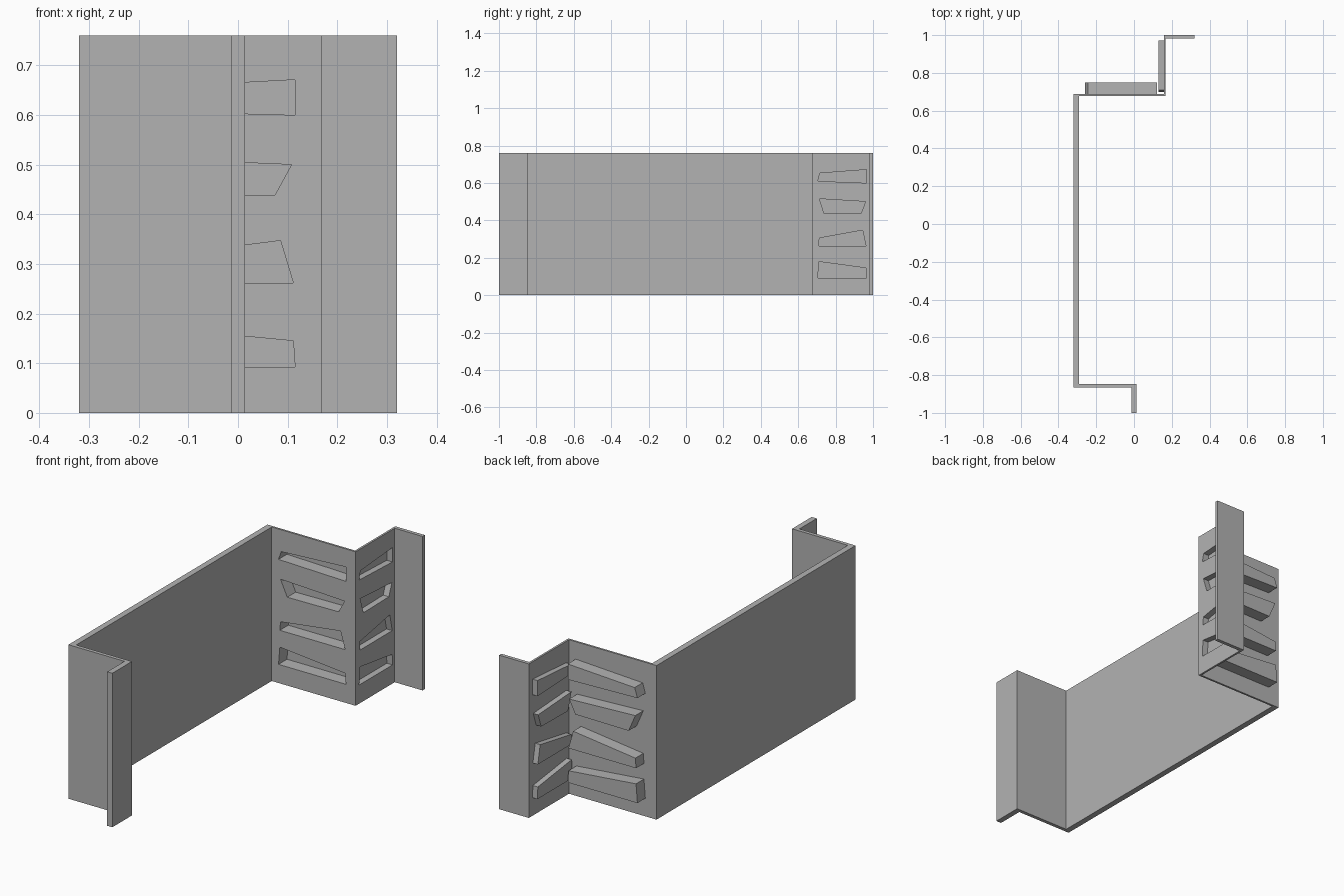
import bpy, bmesh
from mathutils import Vector

cube = bpy.data.objects.get("Cube")
if cube:
    bpy.data.objects.remove(cube, do_unlink=True)

grey = bpy.data.materials.new("plain grey")
grey.use_nodes = True
COLOUR = (0.45, 0.45, 0.45, 1)
grey.diffuse_color = COLOUR
grey.node_tree.nodes["Principled BSDF"].inputs["Base Color"].default_value = COLOUR

HEIGHT = 0.76
WALL = 0.01     # thickness of the recessed walls
SHELL = 0.006   # thickness of the pocket sides


def finish(name, bm):
    bmesh.ops.recalc_face_normals(bm, faces=bm.faces)
    mesh = bpy.data.meshes.new(name)
    bm.to_mesh(mesh)
    bm.free()
    mesh.materials.append(grey)
    obj = bpy.data.objects.new(name, mesh)
    bpy.context.collection.objects.link(obj)
    return obj


def panel(name, x0, x1, y0, y1):
    """Upright full-height slab."""
    bm = bmesh.new()
    bmesh.ops.create_cube(bm, size=1)
    for v in bm.verts:
        v.co = ((x0 + x1) / 2 + v.co.x * (x1 - x0),
                (y0 + y1) / 2 + v.co.y * (y1 - y0),
                (v.co.z + 0.5) * HEIGHT)
    return finish(name, bm)


def loft(name, rings, cap_start, cap_end):
    """Skin a chain of four-cornered rings, with optional caps."""
    bm = bmesh.new()
    loops = [[bm.verts.new(p) for p in ring] for ring in rings]
    for a, b in zip(loops, loops[1:]):
        for i in range(4):
            j = (i + 1) % 4
            bm.faces.new((a[i], a[j], b[j], b[i]))
    if cap_start:
        bm.faces.new(loops[0])
    if cap_end:
        bm.faces.new(loops[-1])
    return finish(name, bm)


def cut(target, cutter):
    mod = target.modifiers.new("opening", "BOOLEAN")
    mod.operation = "DIFFERENCE"
    mod.solver = "EXACT"
    mod.object = cutter
    graph = bpy.context.evaluated_depsgraph_get()
    mesh = bpy.data.meshes.new_from_object(target.evaluated_get(graph))
    target.modifiers.clear()
    target.data = mesh
    bpy.data.objects.remove(cutter, do_unlink=True)


# Frame panels, folded from the front lip round to the back lip
panel("front_lip", -0.014, 0.014, -1, -0.865)
panel("front_return", -0.29, 0.014, -0.865, -0.847)
panel("main_wall", -0.32, -0.29, -0.865, 0.687)
cross_wall = panel("cross_wall", -0.29, 0.168, 0.677, 0.687)
side_wall = panel("side_wall", 0.158, 0.168, 0.687, 0.982)
panel("back_lip", 0.158, 0.32, 0.982, 1)

# Pocket outlines: fraction along the wall, height
OUTLINES = [
    [(0, 0.61), (0.04, 0.652), (1, 0.671), (1, 0.6)],
    [(0.13, 0.436), (0.03, 0.515), (0.98, 0.5), (0.89, 0.439)],
    [(0.02, 0.262), (0.03, 0.305), (0.92, 0.347), (0.99, 0.262)],
    [(0, 0.092), (0.02, 0.179), (0.99, 0.145), (1, 0.092)],
]


def on_cross(s, z, d):
    return Vector((s, 0.677 + d, z))


def on_side(s, z, d):
    return Vector((0.168 - d, s, z))


def pockets(prefix, wall, place, start, width, depth):
    """Cut four openings and back each with a closed hollow box."""
    for n, outline in enumerate(OUTLINES, 1):
        inner = [(start + width * u, z) for u, z in outline]
        cs = sum(s for s, z in inner) / 4
        cz = sum(z for s, z in inner) / 4
        outer = [(s + (SHELL if s > cs else -SHELL),
                  z + (SHELL if z > cz else -SHELL) * 0.5) for s, z in inner]

        def ring(points, d):
            return [place(s, z, d) for s, z in points]

        cut(wall, loft("opening_cutter",
                       [ring(inner, -WALL), ring(inner, 2 * WALL)], True, True))
        loft(f"{prefix}_pocket_{n}",
             [ring(outer, WALL), ring(outer, depth),
              ring(inner, depth - SHELL), ring(inner, WALL)], False, False)
        # Outer and inner end caps of the box
        loft(f"{prefix}_pocket_end_{n}",
             [ring(outer, depth), ring(inner, depth - SHELL)], True, True)


pockets("cross", cross_wall, on_cross, -0.253, 0.368, 0.072)
pockets("side", side_wall, on_side, 0.705, 0.26, 0.037)
